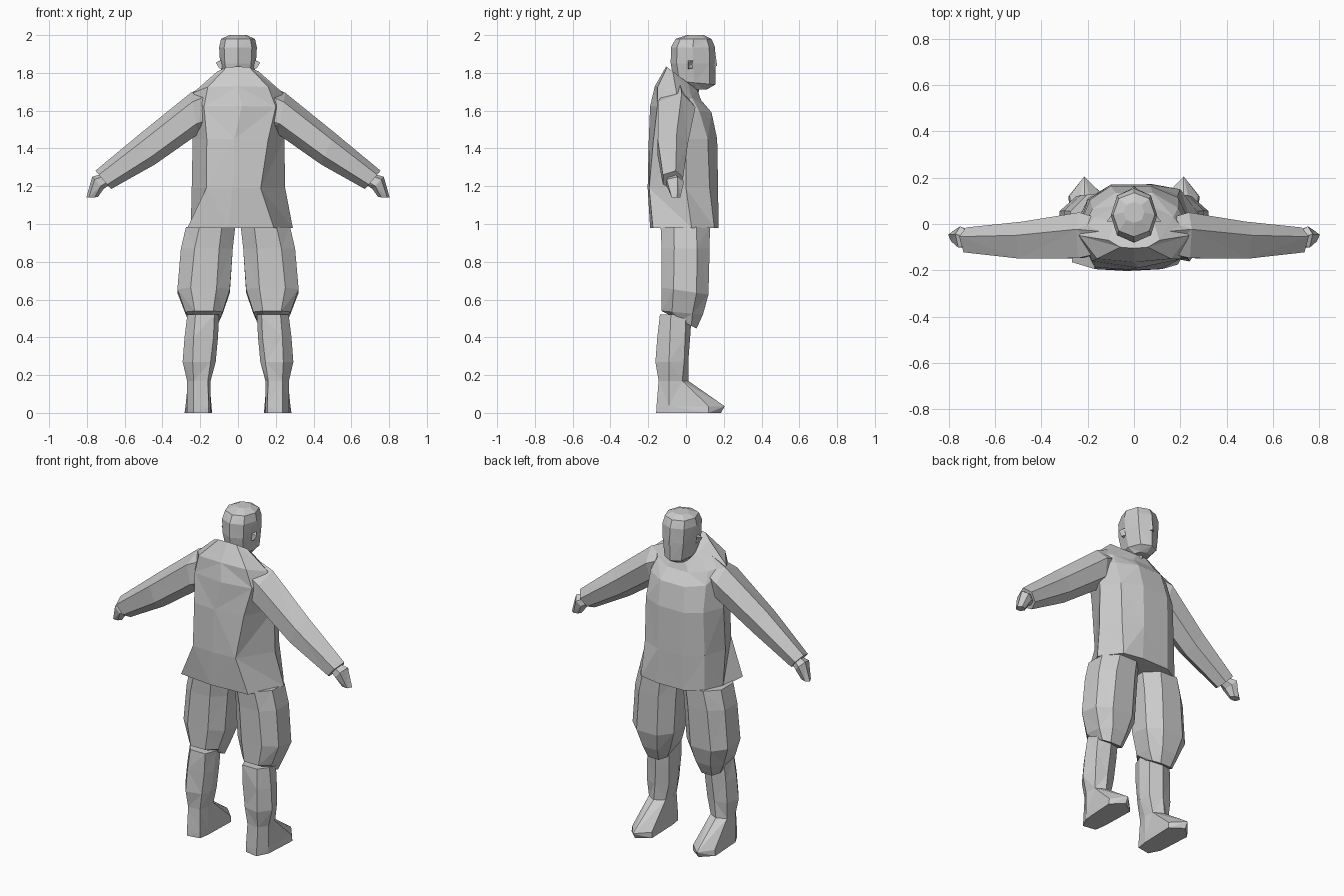
import bpy, bmesh, math
from mathutils import Vector

grey = bpy.data.materials.new("plain grey")
grey.diffuse_color = (0.6, 0.6, 0.6, 1)


def spow(v, p):
    return math.copysign(abs(v) ** p, v)


def flat_ring(x, y, z, rx, ry, n=8, tilt=0.0, p=0.8, turn=0.5):
    """Level rounded-box ring; tilt raises the back and drops the front."""
    pts = []
    for i in range(n):
        a = 2 * math.pi * (i + turn) / n
        s = spow(math.sin(a), p)
        pts.append(Vector((x + rx * spow(math.cos(a), p), y + ry * s, z - tilt * s)))
    return pts


def limb_ring(xt, zt, xb, zb, y0, y1):
    """Six-sided ring given by its top point, bottom point and depth range."""
    t, b = Vector((xt, 0, zt)), Vector((xb, 0, zb))
    ym, h = (y0 + y1) / 2, (y1 - y0) / 2
    out = []
    for f, k in ((0, 0.3), (0.35, 1), (0.8, 0.75), (1, -0.1), (0.75, -0.9), (0.22, -0.9)):
        v = t.lerp(b, f)
        v.y = ym + h * k
        out.append(v)
    return out


def outline_ring(z, slope, *outline):
    """Ring from a plan outline, dropping towards the front by slope."""
    return [(x, y, z - slope * y) for x, y in outline]


def loft(name, rings, side=1):
    bm = bmesh.new()
    vs = [[bm.verts.new((v[0] * side, v[1], v[2])) for v in r] for r in rings]
    n = len(vs[0])
    for r, (a, b) in enumerate(zip(vs, vs[1:])):
        for i in range(n):
            j = (i + 1) % n
            if (i + r) % 2:      # alternate the diagonals for a faceted cloth look
                bm.faces.new((a[i], a[j], b[j]))
                bm.faces.new((a[i], b[j], b[i]))
            else:
                bm.faces.new((a[i], a[j], b[i]))
                bm.faces.new((a[j], b[j], b[i]))
    bm.faces.new(vs[0])
    bm.faces.new(vs[-1])
    bmesh.ops.recalc_face_normals(bm, faces=bm.faces)
    me = bpy.data.meshes.new(name)
    bm.to_mesh(me)
    bm.free()
    me.materials.append(grey)
    ob = bpy.data.objects.new(name, me)
    bpy.context.collection.objects.link(ob)
    return ob


# Jacket body: uneven flared hem, sloping shoulders, raised back collar
loft("jacket", [
    outline_ring(0.98, 0, (.29, .03), (.2, .15), (.08, .172), (-.1, .17), (-.2, .11),
                 (-.25, 0), (-.268, -.165), (-.05, -.19), (.19, -.175)),
    outline_ring(1.19, 0, (.25, 0), (.19, .125), (.07, .17), (-.1, .17), (-.2, .105),
                 (-.245, -.03), (-.168, -.195), (-.03, -.203), (.12, -.195)),
    outline_ring(1.45, 0, (.245, 0), (.19, .115), (.07, .165), (-.1, .165), (-.19, .105),
                 (-.24, -.02), (-.165, -.187), (-.02, -.197), (.16, -.172)),
    outline_ring(1.605, .1, (.237, -.03), (.19, .07), (.08, .135), (-.08, .135), (-.18, .065),
                 (-.232, -.03), (-.18, -.16), (.02, -.19), (.2, -.152)),
    outline_ring(1.68, .3, (.237, -.05), (.17, .03), (.07, .08), (-.07, .08), (-.17, .03),
                 (-.237, -.05), (-.16, -.15), (0, -.165), (.16, -.15)),
    outline_ring(1.755, .75, (.11, -.07), (.085, .01), (.035, .06), (-.035, .06), (-.085, .01),
                 (-.11, -.07), (-.06, -.1), (0, -.105), (.06, -.1))])

# Neck
loft("neck", [flat_ring(0, 0, 1.66, 0.06, 0.06, 6),
              flat_ring(0, 0.02, 1.82, 0.06, 0.07, 6)])

# Head with a narrow chin and flat crown
loft("head", [
    flat_ring(0, 0.06, 1.712, 0.045, 0.05, 8, 0.0, 0.9, 0),
    flat_ring(0, 0.045, 1.748, 0.078, 0.11, 8, 0.01, 0.9, 0),
    flat_ring(0, 0.038, 1.85, 0.095, 0.119, 8, 0.0, 0.9, 0),
    flat_ring(0, 0.037, 1.935, 0.1, 0.117, 8, 0.0, 0.9, 0),
    flat_ring(0, 0.04, 1.98, 0.09, 0.095, 8, 0.0, 0.9, 0),
    flat_ring(0, 0.05, 2.0, 0.045, 0.045, 8, 0.0, 0.9, 0)])

# Nose wedge
loft("nose", [[(-0.02, 0.145, 1.83), (0, 0.165, 1.838), (0.02, 0.145, 1.83)],
              [(-0.01, 0.145, 1.9), (0, 0.156, 1.9), (0.01, 0.145, 1.9)]])

for side, tag in ((1, "right"), (-1, "left")):
    # Ear
    loft(tag + "_ear", [
        [(0.085, 0.05, 1.825), (0.1, 0.01, 1.825), (0.08, 0.01, 1.82)],
        [(0.085, 0.055, 1.87), (0.118, 0.01, 1.855), (0.08, 0.01, 1.87)]], side)

    # Sleeve, rooted inside the shoulder
    loft(tag + "_sleeve", [
        limb_ring(0.14, 1.745, 0.12, 1.50, -0.13, 0.02),
        limb_ring(0.25, 1.695, 0.212, 1.475, -0.158, 0.05),
        limb_ring(0.51, 1.485, 0.44, 1.315, -0.158, 0.01),
        limb_ring(0.755, 1.282, 0.672, 1.185, -0.128, -0.015)], side)

    # Hand, bent down at the wrist
    loft(tag + "_hand", [
        limb_ring(0.72, 1.265, 0.67, 1.215, -0.09, -0.04),
        limb_ring(0.772, 1.25, 0.712, 1.185, -0.107, -0.01),
        limb_ring(0.803, 1.14, 0.742, 1.142, -0.078, -0.03)], side)

    # Baggy trouser leg gathered below the knee
    loft(tag + "_trouser_leg", [
        flat_ring(0.18, 0.0, 0.475, 0.075, 0.06, 8, 0.03),
        flat_ring(0.18, -0.02, 0.53, 0.105, 0.117, 8, 0.01),
        flat_ring(0.182, -0.005, 0.645, 0.148, 0.132, 8, 0.02),
        flat_ring(0.165, -0.002, 0.87, 0.147, 0.136, 8, 0, 0.85),
        flat_ring(0.145, -0.004, 0.985, 0.14, 0.14, 8, 0, 0.9)], side)

    # Boot with a pointed toe
    loft(tag + "_boot", [
        outline_ring(0.0, 0, (.155, -.145), (.235, -.158), (.27, -.09), (.283, .12),
                     (.215, .185), (.138, .13), (.145, -.08)),
        outline_ring(0.035, 0, (.155, -.145), (.235, -.156), (.27, -.09), (.278, .12),
                     (.215, .205), (.14, .13), (.145, -.08)),
        outline_ring(0.17, 0, (.16, -.138), (.235, -.145), (.27, -.09), (.264, -.02),
                     (.21, .012), (.152, -.02), (.145, -.08)),
        outline_ring(0.27, 0, (.145, -.142), (.24, -.162), (.293, -.09), (.27, -.01),
                     (.2, .012), (.13, -.02), (.118, -.09)),
        outline_ring(0.40, 0, (.13, -.14), (.235, -.152), (.283, -.085), (.265, -.005),
                     (.19, .022), (.12, -.01), (.106, -.08)),
        outline_ring(0.52, 0, (.125, -.138), (.225, -.138), (.268, -.08), (.255, 0),
                     (.185, .03), (.115, 0), (.1, -.07))], side)
